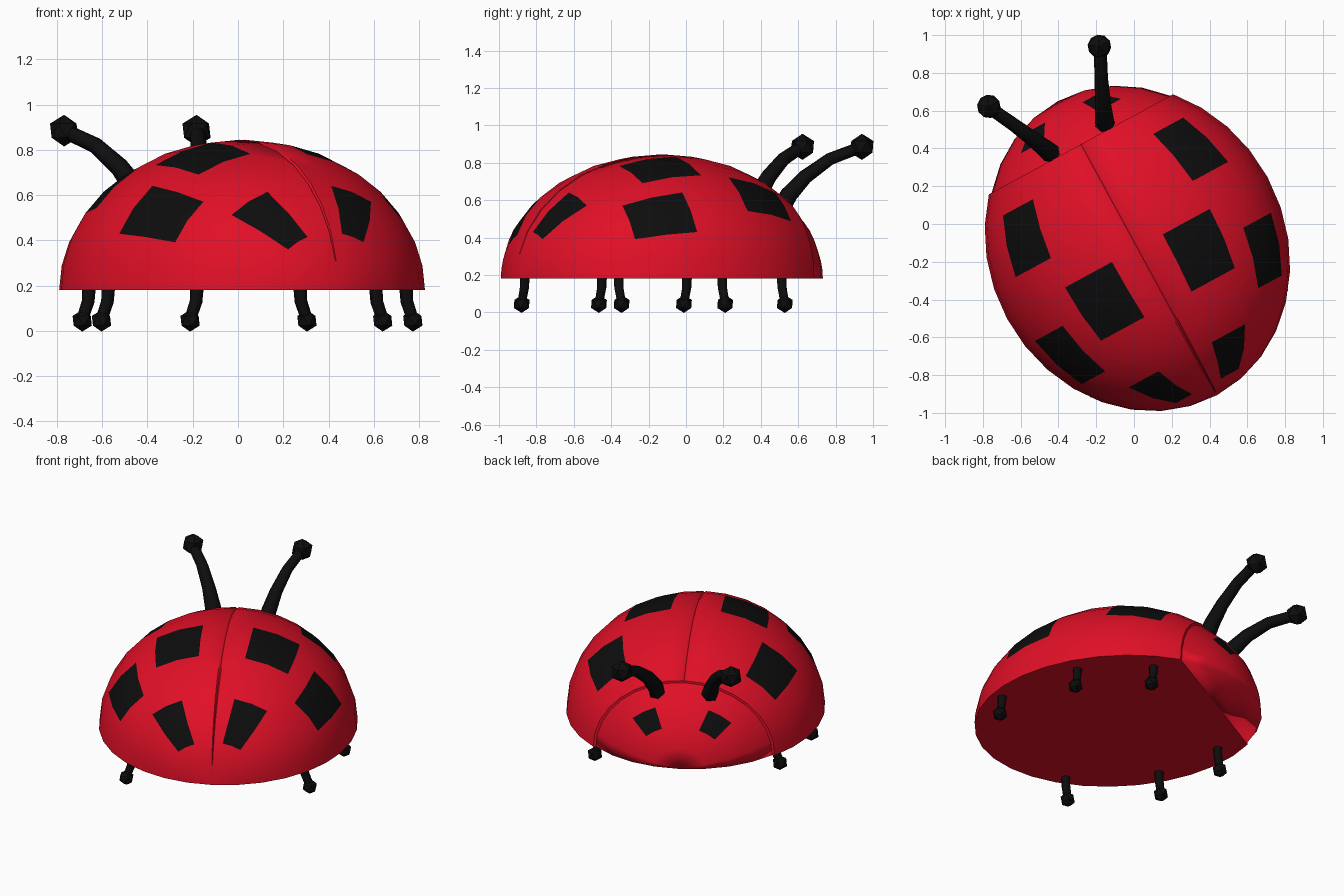
import bpy
import bmesh
from math import sin, cos, radians, degrees, atan2, acos
from mathutils import Matrix, Vector

cube = bpy.data.objects.get("Cube")
if cube:
    bpy.data.objects.remove(cube)

# The insect is modelled facing +y, then turned and placed as a whole
PLACE = Matrix.Translation((0.018, -0.128, 0)) @ Matrix.Rotation(radians(28.5), 4, 'Z')
HALF_WIDTH, HALF_LENGTH, HEIGHT, BASE = 0.785, 0.885, 0.665, 0.18
STEP = 11.25
NECK = 4  # ring where the head meets the wing shell


def material(name, color):
    m = bpy.data.materials.new(name)
    m.diffuse_color = color
    m.use_nodes = True
    bsdf = m.node_tree.nodes["Principled BSDF"]
    bsdf.inputs["Base Color"].default_value = color
    bsdf.inputs["Roughness"].default_value = 0.6
    return m


RED = material("shell_red", (0.75, 0.005, 0.02, 1))
BLACK = material("spot_black", (0.004, 0.004, 0.004, 1))

# Spots: ring range from the front, then segment range from the midline (- is right)
SHELL_SPOTS = [(12, 14, 1, 3), (12, 14, -4, -2)]
for r0, r1, s0, s1 in [(5, 7, 3, 5), (8, 10, 1, 3), (9, 11, 4, 6)]:
    SHELL_SPOTS += [(r0, r1, s0, s1), (r0, r1, -s1, -s0)]
HEAD_SPOTS = [(2, 3, 2, 4), (2, 3, -4, -2)]


def dome_point(ring, seg, scale=1.0):
    t, a = radians(ring * STEP), radians(seg * STEP)
    return Vector((HALF_WIDTH * sin(t) * sin(a) * scale,
                   HALF_LENGTH * cos(t) * (scale if ring > NECK else 1.0),
                   BASE + HEIGHT * sin(t) * cos(a) * scale))


def link(bm, name, mats):
    mesh = bpy.data.meshes.new(name)
    bm.to_mesh(mesh)
    bm.free()
    for m in mats:
        mesh.materials.append(m)
    obj = bpy.data.objects.new(name, mesh)
    bpy.context.collection.objects.link(obj)
    obj.matrix_world = PLACE
    return obj


def dome(name, rings, segs, scale, spots, sharp_angle):
    """Half ellipsoid slice with its poles at front and back, closed below."""
    bm = bmesh.new()
    grid = [[bm.verts.new(dome_point(r, s, scale(r, s))) for s in segs] for r in rings]
    for i in range(len(rings) - 1):
        ring = (rings[i] + rings[i + 1]) / 2
        for j in range(len(segs) - 1):
            seg = (segs[j] + segs[j + 1]) / 2
            f = bm.faces.new((grid[i][j], grid[i][j + 1], grid[i + 1][j + 1], grid[i + 1][j]))
            f.material_index = int(any(a < ring < b and c < seg < d for a, b, c, d in spots))
    # underside and neck wall
    bm.faces.new([row[0] for row in grid] + [row[-1] for row in reversed(grid)])
    neck_row = grid[rings.index(NECK)]
    bm.faces.new(neck_row)
    bmesh.ops.remove_doubles(bm, verts=bm.verts, dist=1e-5)
    bmesh.ops.recalc_face_normals(bm, faces=bm.faces)
    bm.normal_update()
    for f in bm.faces:
        f.smooth = True
    for e in bm.edges:
        e.smooth = e.calc_face_angle(0) < radians(sharp_angle)
    return link(bm, name, (RED, BLACK))


# Wing shell with a narrow groove along the midline
segments = list(range(-8, 9))
grooved = sorted(segments + [-0.07, 0.07])
dome("wing_shell", list(range(NECK, 17)), grooved,
     lambda r, s: 0.985 if s == 0 and r < 15 else 1.0, SHELL_SPOTS, 50)

# Head, set in slightly where it meets the shell
dome("head", list(range(NECK + 1)), segments,
     lambda r, s: 1.0 - 0.03 * r / NECK, HEAD_SPOTS, 100)


def tube(name, points, radii):
    curve = bpy.data.curves.new(name, 'CURVE')
    curve.dimensions = '3D'
    curve.bevel_depth = 1.0
    curve.bevel_resolution = 1
    curve.use_fill_caps = True
    spline = curve.splines.new('POLY')
    spline.points.add(len(points) - 1)
    for p, co, r in zip(spline.points, points, radii):
        p.co = (*co, 1)
        p.radius = r
    spline.use_smooth = True
    curve.materials.append(BLACK)
    obj = bpy.data.objects.new(name, curve)
    bpy.context.collection.objects.link(obj)
    obj.matrix_world = PLACE
    bpy.ops.object.select_all(action='DESELECT')
    obj.select_set(True)
    bpy.context.view_layer.objects.active = obj
    bpy.ops.object.convert(target='MESH')


def knob(name, center, radius):
    bm = bmesh.new()
    bmesh.ops.create_icosphere(bm, subdivisions=1, radius=radius,
                               matrix=Matrix.Translation(center))
    link(bm, name, (BLACK,))


for side, label in ((1, "right"), (-1, "left")):
    # Antennae curve up and forward to a faceted knob
    path = [(0.15, 0.62, 0.52), (0.17, 0.68, 0.63), (0.205, 0.76, 0.725),
            (0.26, 0.88, 0.82), (0.33, 1.02, 0.88)]
    path = [(side * x, y, z) for x, y, z in path]
    tube(label + "_antenna", path, (0.055, 0.05, 0.042, 0.036, 0.034))
    knob(label + "_antenna_knob", (side * 0.333, 1.035, 0.885), 0.07)

    # Legs bend outward to small feet
    for pair, x, y in (("front", 0.565, 0.44), ("middle", 0.707, 0.0), ("rear", 0.56, -0.55)):
        path = [(side * (x - dx), y, z) for dx, z in ((0.035, 0.2), (0.03, 0.13), (0.0, 0.05))]
        tube(f"{label}_{pair}_leg", path, (0.03, 0.028, 0.026))
        knob(f"{label}_{pair}_foot", (side * x, y, 0.045), 0.048)
